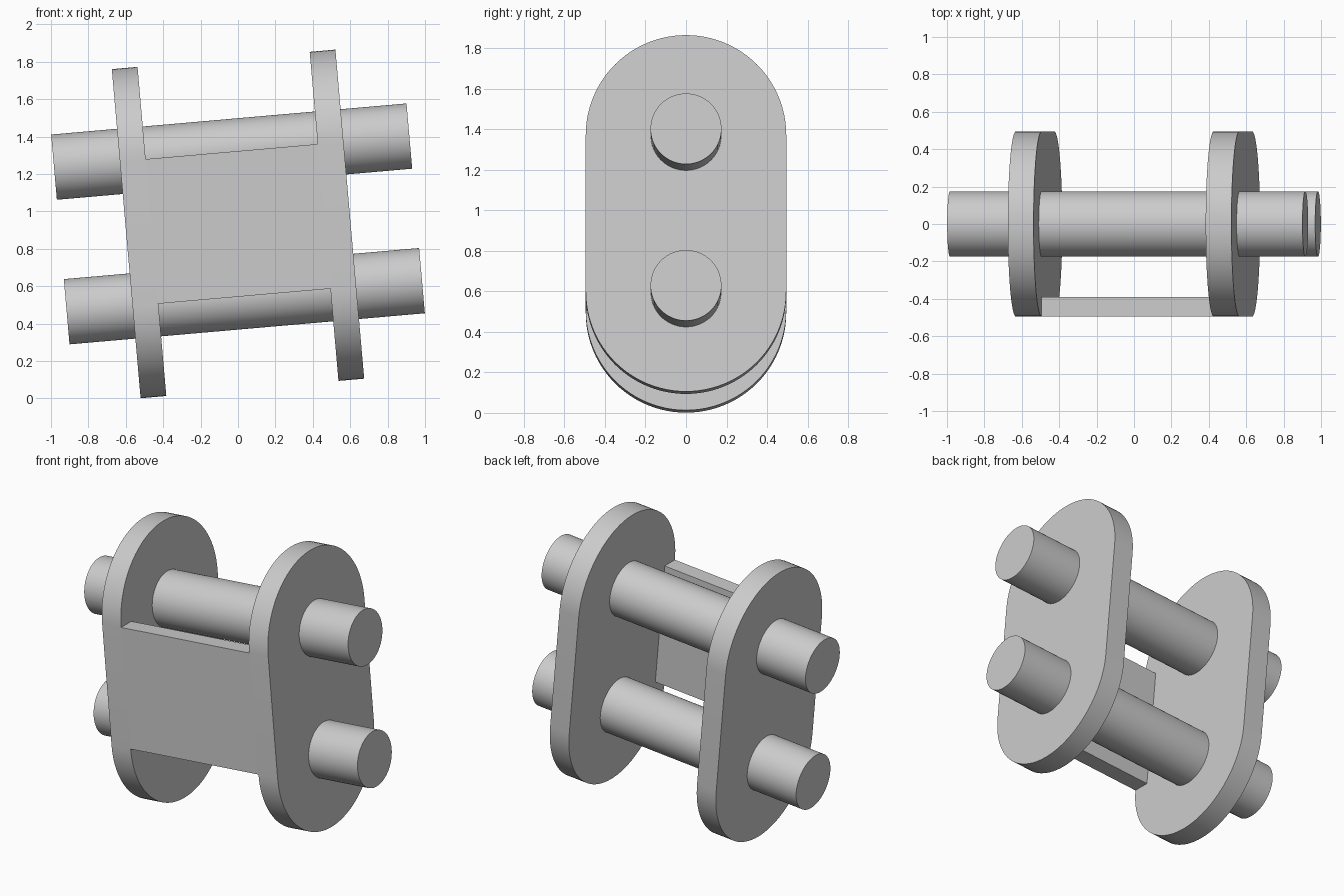
import bpy, bmesh, math
from mathutils import Matrix, Vector

cube = bpy.data.objects.get("Cube")
if cube:
    bpy.data.objects.remove(cube)

# Main sizes, measured along the tilted link
TILT = math.radians(5)
CENTRE_Z = 0.933
PIN_OFFSET = 0.388      # pin centre above and below the middle
PIN_RADIUS = 0.175
PIN_LENGTH = 1.907
PLATE_RADIUS = 0.495
PLATE_X = 0.531
PLATE_THICK = 0.138
PANEL_THICK = 0.105
STEPS = 48              # segments per half circle

place = Matrix.Translation((0, 0, CENTRE_Z)) @ Matrix.Rotation(-TILT, 4, 'Y')

steel = bpy.data.materials.new("grey_steel")
steel.use_nodes = True
grey = (0.6, 0.6, 0.6, 1)
steel.diffuse_color = grey
steel.node_tree.nodes["Principled BSDF"].inputs["Base Color"].default_value = grey


def extrude_profile(name, profile, x0, x1):
    """Extrude a closed (y, z) profile along the link's x axis."""
    bm = bmesh.new()
    face = bm.faces.new([bm.verts.new((x0, y, z)) for y, z in profile])
    made = bmesh.ops.extrude_face_region(bm, geom=[face])["geom"]
    verts = [v for v in made if isinstance(v, bmesh.types.BMVert)]
    bmesh.ops.translate(bm, verts=verts, vec=Vector((x1 - x0, 0, 0)))
    bmesh.ops.recalc_face_normals(bm, faces=bm.faces)
    mesh = bpy.data.meshes.new(name)
    bm.to_mesh(mesh)
    bm.free()
    mesh.materials.append(steel)
    obj = bpy.data.objects.new(name, mesh)
    bpy.context.collection.objects.link(obj)
    obj.matrix_world = place
    bpy.ops.object.select_all(action='DESELECT')
    obj.select_set(True)
    bpy.context.view_layer.objects.active = obj
    bpy.ops.object.shade_smooth_by_angle(angle=math.radians(30))


def arc(radius, centre_z, start):
    """Half circle of (y, z) points."""
    angles = [start + math.pi * i / STEPS for i in range(STEPS + 1)]
    return [(radius * math.cos(a), centre_z + radius * math.sin(a)) for a in angles]


# Rounded side plates
plate = arc(PLATE_RADIUS, PIN_OFFSET, 0) + arc(PLATE_RADIUS, -PIN_OFFSET, math.pi)
for side, x in (("left", PLATE_X), ("right", -PLATE_X)):
    extrude_profile(side + "_plate", plate, x - PLATE_THICK / 2, x + PLATE_THICK / 2)

# Cross pins
for level, z in (("upper", PIN_OFFSET), ("lower", -PIN_OFFSET)):
    circle = arc(PIN_RADIUS, z, 0)[:-1] + arc(PIN_RADIUS, z, math.pi)[:-1]
    extrude_profile(level + "_pin", circle, -PIN_LENGTH / 2, PIN_LENGTH / 2)

# Front panel, flush with the plate edges
front, back = -PLATE_RADIUS, PANEL_THICK - PLATE_RADIUS
panel = [(front, -PIN_OFFSET), (back, -PIN_OFFSET), (back, PIN_OFFSET), (front, PIN_OFFSET)]
inner = PLATE_X - PLATE_THICK / 2
extrude_profile("front_panel", panel, -inner, inner)
